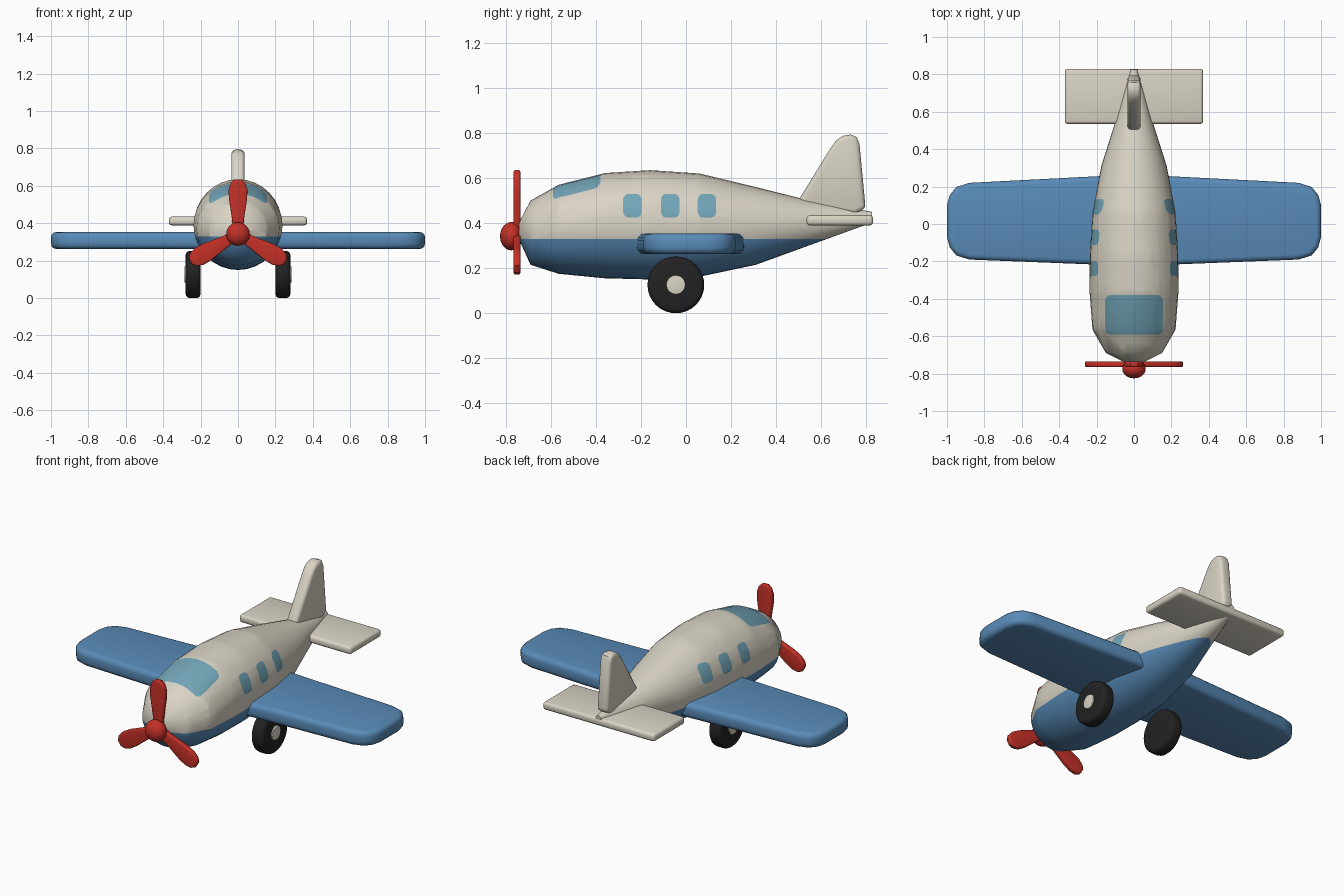
import bpy, bmesh, math
from mathutils import Vector, Matrix

if "Cube" in bpy.data.objects:
    bpy.data.objects.remove(bpy.data.objects["Cube"])


def material(name, r, g, b):
    m = bpy.data.materials.new(name)
    m.use_nodes = True
    m.diffuse_color = (r, g, b, 1)
    m.node_tree.nodes["Principled BSDF"].inputs["Base Color"].default_value = (r, g, b, 1)
    return m


CREAM = material("cream", 0.70, 0.66, 0.56)
BLUE = material("blue", 0.10, 0.26, 0.48)
GLASS = material("window teal", 0.17, 0.38, 0.48)
RED = material("red", 0.55, 0.03, 0.02)
BLACK = material("tyre black", 0.016, 0.016, 0.016)


def finish(name, bm, mats, angle=40):
    bmesh.ops.recalc_face_normals(bm, faces=bm.faces[:])
    mesh = bpy.data.meshes.new(name)
    bm.to_mesh(mesh)
    bm.free()
    for m in mats:
        mesh.materials.append(m)
    ob = bpy.data.objects.new(name, mesh)
    bpy.context.collection.objects.link(ob)
    bpy.ops.object.select_all(action='DESELECT')
    ob.select_set(True)
    bpy.context.view_layer.objects.active = ob
    bpy.ops.object.shade_smooth_by_angle(angle=math.radians(angle))
    return ob


def bevel_sharp(bm, width, segments=3):
    bmesh.ops.recalc_face_normals(bm, faces=bm.faces[:])
    edges = [e for e in bm.edges if e.calc_face_angle(0) > math.radians(60)]
    bmesh.ops.bevel(bm, geom=edges, offset=width, segments=segments, profile=0.5,
                    affect='EDGES', clamp_overlap=True)


def slab(name, outline, thick, place, width, mat, turn=None):
    """Flat outline given thickness, rounded rims, placed by place(u, v, w)."""
    bm = bmesh.new()
    base = bm.faces.new([bm.verts.new(place(u, v, -thick / 2)) for u, v in outline])
    out = bmesh.ops.extrude_face_region(bm, geom=[base])
    shift = place(0, 0, thick) - place(0, 0, 0)
    bmesh.ops.translate(bm, vec=shift, verts=[v for v in out["geom"] if isinstance(v, bmesh.types.BMVert)])
    bevel_sharp(bm, width)
    if turn:
        bm.transform(turn)
    return finish(name, bm, [mat])


def mirrored(half):
    return half + [(-u, v) for u, v in reversed(half)]


# Fuselage: elliptical rings along y as (y, half width, bottom z, top z)
STATIONS = [(-0.74, 0.05, 0.325, 0.405), (-0.69, 0.15, 0.215, 0.50), (-0.565, 0.222, 0.175, 0.57),
            (-0.36, 0.238, 0.155, 0.622), (-0.16, 0.236, 0.15, 0.635), (0.06, 0.222, 0.162, 0.62),
            (0.31, 0.175, 0.215, 0.56), (0.53, 0.105, 0.295, 0.505), (0.825, 0.018, 0.402, 0.45)]
SIDES = 32
bm = bmesh.new()
rings = []
for y, hw, low, high in STATIONS:
    angles = [math.tau * i / SIDES for i in range(SIDES)]
    rings.append([bm.verts.new((hw * math.cos(a), y, (low + high) / 2 + (high - low) / 2 * math.sin(a)))
                  for a in angles])
for r, s in zip(rings, rings[1:]):
    for i in range(SIDES):
        j = (i + 1) % SIDES
        bm.faces.new((r[i], r[j], s[j], s[i]))
bm.faces.new(rings[0])
bm.faces.new(rings[-1])

# Blue belly below a level line
BELT = 0.33
bmesh.ops.bisect_plane(bm, geom=bm.verts[:] + bm.edges[:] + bm.faces[:],
                       plane_co=(0, 0, BELT), plane_no=(0, 0, 1))
for f in bm.faces:
    f.material_index = 1 if f.calc_center_median().z < BELT else 0


def cut_window(bm, centre, half_u, half_v, u, v, radius):
    """Cut a rounded rectangle into the upper hull and paint it as glass."""
    points = []
    for k, (su, sv) in enumerate([(1, 1), (-1, 1), (-1, -1), (1, -1)]):
        for step in range(4):
            a = math.pi / 2 * (k + step / 3)
            points.append(centre + u * (su * (half_u - radius) + radius * math.cos(a))
                          + v * (sv * (half_v - radius) + radius * math.sin(a)))
    axis = u.cross(v)
    marked = 5
    for f in bm.faces:
        if f.material_index == 0 and f.calc_center_median().z > BELT:
            f.material_index = marked
    for p, q in zip(points, points[1:] + points[:1]):
        normal = (q - p).cross(axis).normalized()
        faces = [f for f in bm.faces if f.material_index == marked]
        geom = set(faces)
        for f in faces:
            geom.update(f.edges)
            geom.update(f.verts)
        bmesh.ops.bisect_plane(bm, geom=list(geom), dist=1e-5, plane_co=p, plane_no=normal)
        for f in bm.faces:
            if f.material_index == marked and (f.calc_center_median() - p).dot(normal) > 0:
                f.material_index = 0
    for f in bm.faces:
        if f.material_index == marked:
            f.material_index = 2


X, Y, Z = Vector((1, 0, 0)), Vector((0, 1, 0)), Vector((0, 0, 1))
cut_window(bm, Vector((0, -0.485, 0)), 0.155, 0.105, X, Y, 0.03)
for y in (-0.238, -0.07, 0.093):
    cut_window(bm, Vector((0, y, 0.477)), 0.041, 0.053, Y, Z, 0.025)
finish("fuselage", bm, [CREAM, BLUE, GLASS], 60)

# Wing: one plank through the body
wing_half = [(0, -0.222), (0.2, -0.217), (0.88, -0.19), (0.95, -0.168), (0.985, -0.125), (1.0, -0.07),
             (1.0, 0.10), (0.985, 0.155), (0.95, 0.198), (0.88, 0.22), (0.2, 0.255), (0, 0.262)]
slab("wing", wing_half + [(-u, v) for u, v in reversed(wing_half[1:-1])], 0.09,
     lambda u, v, w: Vector((u, v, 0.308 + w)), 0.028, BLUE)

# Tailplane and fin
slab("tailplane", mirrored([(0.37, 0.535), (0.37, 0.83)]), 0.046,
     lambda u, v, w: Vector((u, v, 0.412 + w)), 0.016, CREAM)
fin = [(0.495, 0.495), (0.64, 0.73), (0.665, 0.765), (0.695, 0.787), (0.73, 0.793), (0.757, 0.782),
       (0.77, 0.75), (0.797, 0.465), (0.75, 0.44), (0.55, 0.47)]
slab("tail_fin", fin, 0.07, lambda u, v, w: Vector((w, u, v)), 0.02, CREAM)

# Propeller: three blades and a spinner
HUB = Vector((0, -0.75, 0.342))
blade = mirrored([(0.026, 0.0), (0.032, 0.08), (0.049, 0.19), (0.05, 0.24), (0.038, 0.275), (0.018, 0.293)])
for n in range(3):
    turn = Matrix.Translation(HUB) @ Matrix.Rotation(math.tau * n / 3, 4, 'Y')
    slab(f"propeller_blade_{n + 1}", blade, 0.03, lambda u, v, w: Vector((u, w, v)), 0.008, RED, turn)
bm = bmesh.new()
bmesh.ops.create_uvsphere(bm, u_segments=24, v_segments=12, radius=0.063)
bm.transform(Matrix.Translation((0, -0.775, 0.342)) @ Matrix.Diagonal((1, 0.8, 1, 1)))
finish("propeller_spinner", bm, [RED], 60)


# Wheels with a pale hub on the outer side
def disc(name, x, radius, width, rim, mat):
    bm = bmesh.new()
    bmesh.ops.create_cone(bm, cap_ends=True, segments=32, radius1=radius, radius2=radius, depth=width)
    bevel_sharp(bm, rim)
    bm.transform(Matrix.Translation((x, -0.045, 0.126)) @ Matrix.Rotation(math.pi / 2, 4, 'Y'))
    finish(name, bm, [mat])


for side, s in (("left", 1), ("right", -1)):
    disc(f"{side}_tyre", s * 0.24, 0.126, 0.08, 0.022, BLACK)
    disc(f"{side}_wheel_hub", s * 0.274, 0.042, 0.026, 0.004, CREAM)
